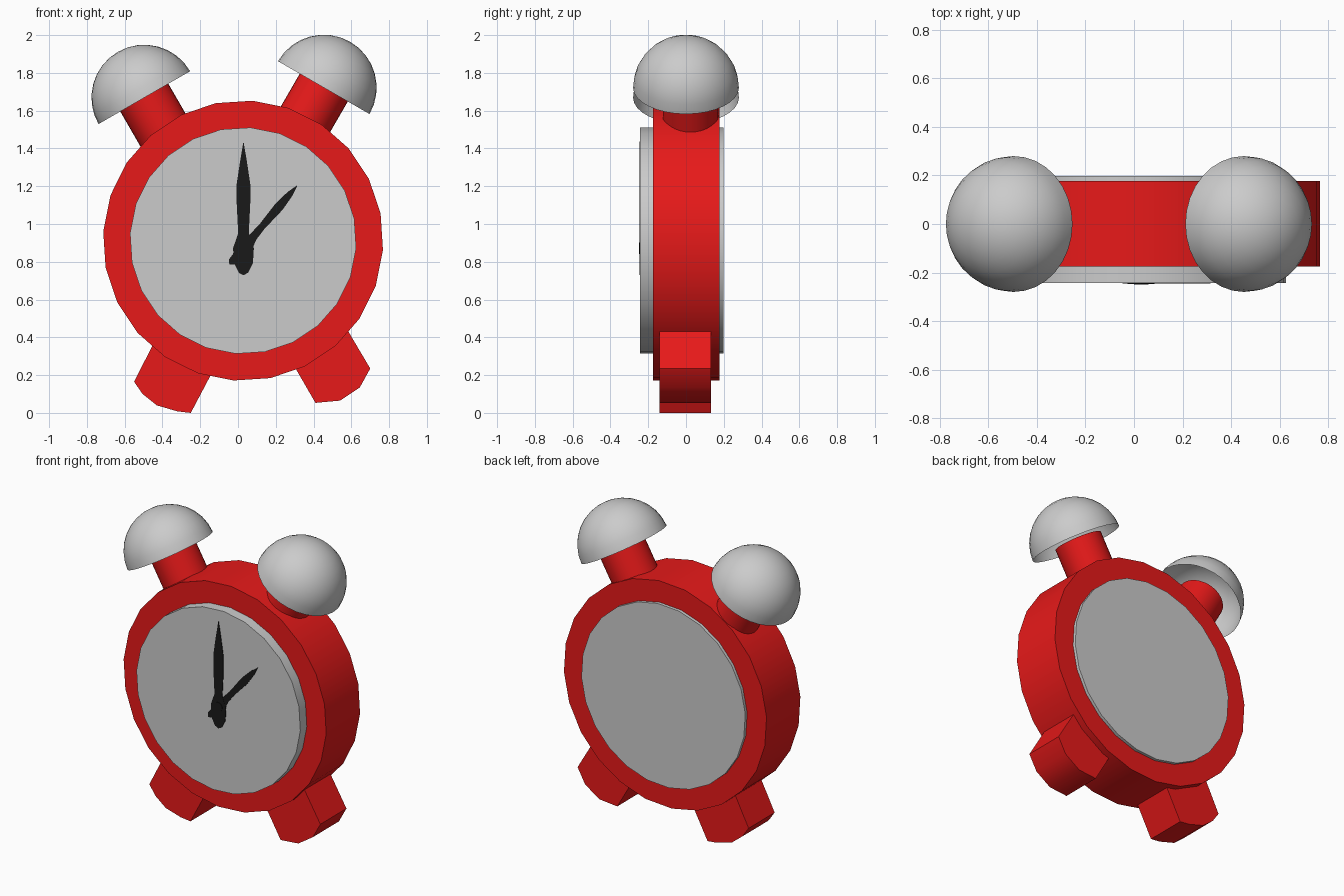
import bpy, bmesh
from math import radians
from mathutils import Matrix, Vector

if "Cube" in bpy.data.objects:
    bpy.data.objects.remove(bpy.data.objects["Cube"])


def material(name, color):
    mat = bpy.data.materials.new(name)
    mat.diffuse_color = color
    mat.use_nodes = True
    mat.node_tree.nodes["Principled BSDF"].inputs["Base Color"].default_value = mat.diffuse_color
    return mat


RED = material("red_paint", (0.8, 0.01, 0.01, 1))
BLACK = material("black_paint", (0.01, 0.01, 0.01, 1))


def finish(name, bm, mat=None):
    bmesh.ops.recalc_face_normals(bm, faces=bm.faces)
    mesh = bpy.data.meshes.new(name)
    bm.to_mesh(mesh)
    bm.free()
    obj = bpy.data.objects.new(name, mesh)
    bpy.context.collection.objects.link(obj)
    if mat:
        mesh.materials.append(mat)
    bpy.ops.object.select_all(action='DESELECT')
    obj.select_set(True)
    bpy.context.view_layer.objects.active = obj
    bpy.ops.object.shade_smooth_by_angle(angle=radians(35))
    return obj


def cylinder(name, start, end, radius, sides, mat=None, twist=0.0):
    start, end = Vector(start), Vector(end)
    axis = end - start
    turn = axis.to_track_quat('Z', 'Y').to_matrix().to_4x4()
    bm = bmesh.new()
    bmesh.ops.create_cone(bm, cap_ends=True, segments=sides, radius1=radius,
                          radius2=radius, depth=axis.length,
                          matrix=Matrix.Translation((start + end) / 2)
                          @ Matrix.Rotation(twist, 4, axis) @ turn)
    return finish(name, bm, mat)


def plate(name, points, y0, y1, mat):
    """Extrude an x-z outline from y0 to y1."""
    bm = bmesh.new()
    face = bm.faces.new([bm.verts.new((x, y0, z)) for x, z in points])
    ext = bmesh.ops.extrude_face_region(bm, geom=[face])
    moved = [g for g in ext["geom"] if isinstance(g, bmesh.types.BMVert)]
    bmesh.ops.translate(bm, verts=moved, vec=(0, y1 - y0, 0))
    return finish(name, bm, mat)


CX, CZ = 0.027, 0.912

# Case drum and the pale disc showing on both sides
cylinder("case", (CX, -0.175, CZ), (CX, 0.178, CZ), 0.742, 24, RED, radians(3.8))
cylinder("dial", (CX, -0.243, CZ), (CX, 0.198, CZ), 0.60, 24, None, radians(3.8))

# Bells: open half domes on tilted posts
for side, x, z in (("left", -0.496, 1.669), ("right", 0.454, 1.722)):
    tilt = radians(-30 if side == "left" else 30)
    place = Matrix.Translation((x, 0, z)) @ Matrix.Rotation(tilt, 4, 'Y')
    bm = bmesh.new()
    bmesh.ops.create_uvsphere(bm, u_segments=32, v_segments=16, radius=0.28)
    bmesh.ops.delete(bm, geom=[v for v in bm.verts if v.co.z < -0.001],
                     context='VERTS')
    bmesh.ops.transform(bm, matrix=place, verts=bm.verts)
    finish(side + "_bell", bm)
    cylinder(side + "_bell_post", place @ Vector((0, 0.024, -0.42)),
             place @ Vector((0, 0.024, 0.005)), 0.147, 32, RED)

# Feet: splayed blocks with rounded soles
left_foot = [(-0.37, 0.52), (-0.55, 0.165), (-0.505, 0.10), (-0.43, 0.04),
             (-0.32, 0.008), (-0.25, 0.0), (-0.06, 0.36)]
right_foot = [(0.50, 0.255 + 0.0), (0.70, 0.235), (0.645, 0.135), (0.54, 0.065),
              (0.41, 0.053)]
right_foot = [(0.49, 0.59)] + right_foot[1:] + [(0.21, 0.40)]
plate("left_foot", left_foot, -0.14, 0.132, RED)
plate("right_foot", right_foot, -0.14, 0.132, RED)

# Hands: mirrored half outlines (half width, length) turned about the hub
HANDS = {
    "minute_hand": (0, -0.247, [(0, .565), (.018, .46), (.036, .34), (.036, .24),
                                (.028, .08), (.055, 0), (.05, -.08), (.025, -.13),
                                (0, -.143)]),
    "hour_hand": (40.6, -0.246, [(0, .44), (.016, .38), (.025, .29), (.018, .15),
                                 (.022, .08), (.045, 0), (.022, -.06),
                                 (.02, -.095), (0, -.115)]),
}
HUB = Vector((0.029, 0, 0.872))
for name, (angle, y, half) in HANDS.items():
    turn = Matrix.Rotation(radians(angle), 3, 'Y')
    outline = half + [(-w, h) for w, h in reversed(half[1:-1])]
    pts = [HUB + turn @ Vector((w, 0, h)) for w, h in outline]
    plate(name, [(p.x, p.z) for p in pts], y, -0.242, BLACK)
cylinder("hand_pin", (HUB.x, -0.25, HUB.z), (HUB.x, -0.24, HUB.z), 0.03, 16, BLACK)
